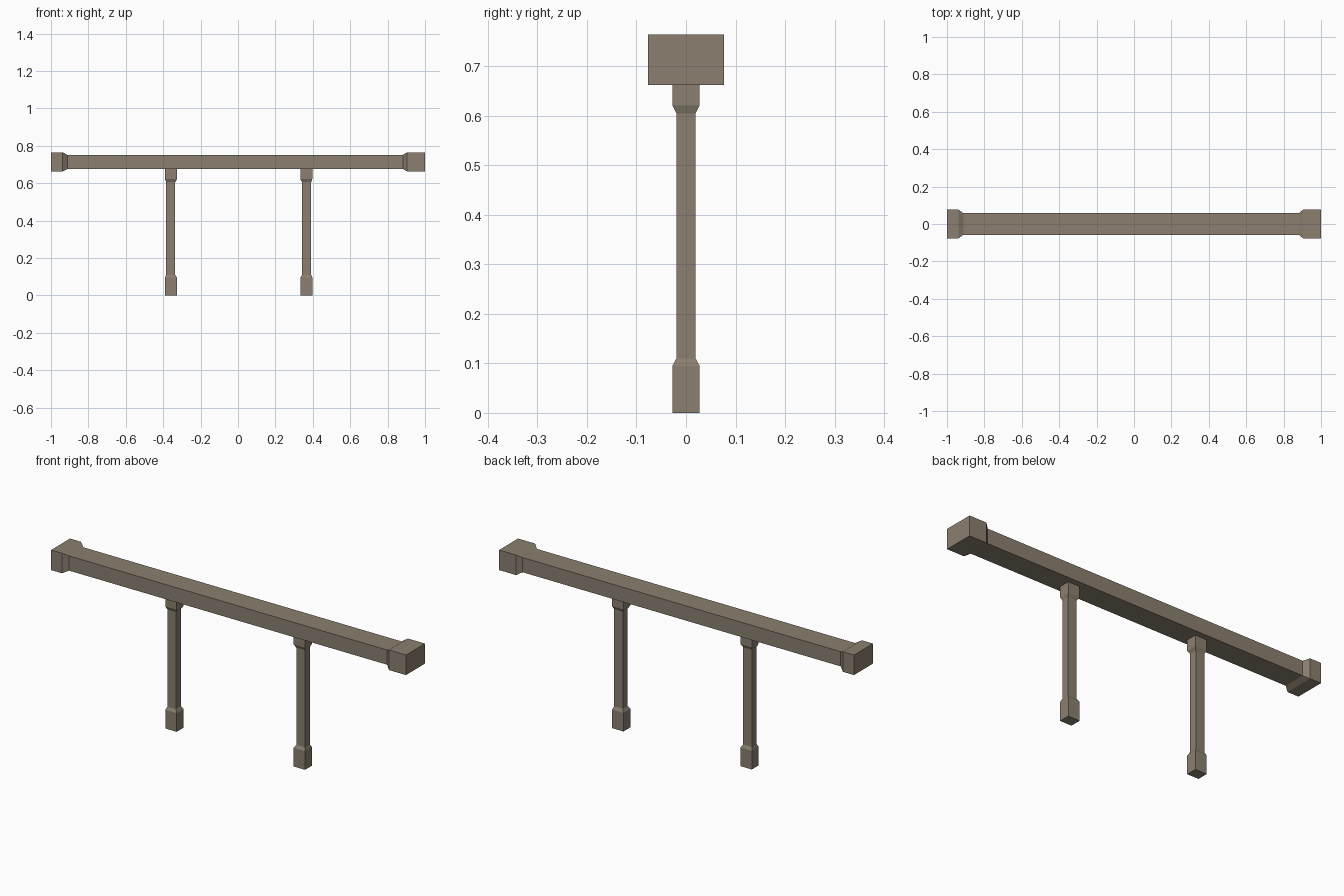
import bpy
import bmesh

if "Cube" in bpy.data.objects:
    bpy.data.objects.remove(bpy.data.objects["Cube"])

wood = bpy.data.materials.new("weathered wood")
wood.diffuse_color = (0.258, 0.212, 0.160, 1)
wood.use_nodes = True
wood.node_tree.nodes["Principled BSDF"].inputs["Base Color"].default_value = wood.diffuse_color


def loft(name, sections):
    """Skin a chain of four-cornered sections and cap both ends."""
    bm = bmesh.new()
    rings = [[bm.verts.new(p) for p in s] for s in sections]
    for a, b in zip(rings, rings[1:]):
        for i in range(4):
            j = (i + 1) % 4
            bm.faces.new((a[i], a[j], b[j], b[i]))
    bm.faces.new(rings[0])
    bm.faces.new(rings[-1])
    bmesh.ops.recalc_face_normals(bm, faces=bm.faces)
    mesh = bpy.data.meshes.new(name)
    bm.to_mesh(mesh)
    bm.free()
    mesh.materials.append(wood)
    obj = bpy.data.objects.new(name, mesh)
    bpy.context.collection.objects.link(obj)
    return obj


CORNERS = ((-1, -1), (1, -1), (1, 1), (-1, 1))

# Top beam with thick square ends: x, half depth, half height
THICK, THIN = (0.0765, 0.051), (0.0575, 0.0375)
beam = [(-1, THICK), (-0.938, THICK), (-0.912, THIN),
        (0.881, THIN), (0.904, THICK), (1, THICK)]
loft("top_beam", [[(x, a * hy, 0.7135 + b * hz) for a, b in CORNERS]
                  for x, (hy, hz) in beam])

# Posts with thick feet and heads: z, half width, half depth
WIDE, SLIM = (0.032, 0.0275), (0.0245, 0.0193)
post = [(0, WIDE), (0.095, WIDE), (0.11, SLIM),
        (0.605, SLIM), (0.621, WIDE), (0.677, WIDE)]
for name, cx, shift in (("left_post", -0.358, -0.002),
                        ("right_post", 0.365, 0.002)):
    loft(name, [[(cx + (shift if w is SLIM else 0) + a * w[0], b * w[1], z)
                 for a, b in CORNERS] for z, w in post])
